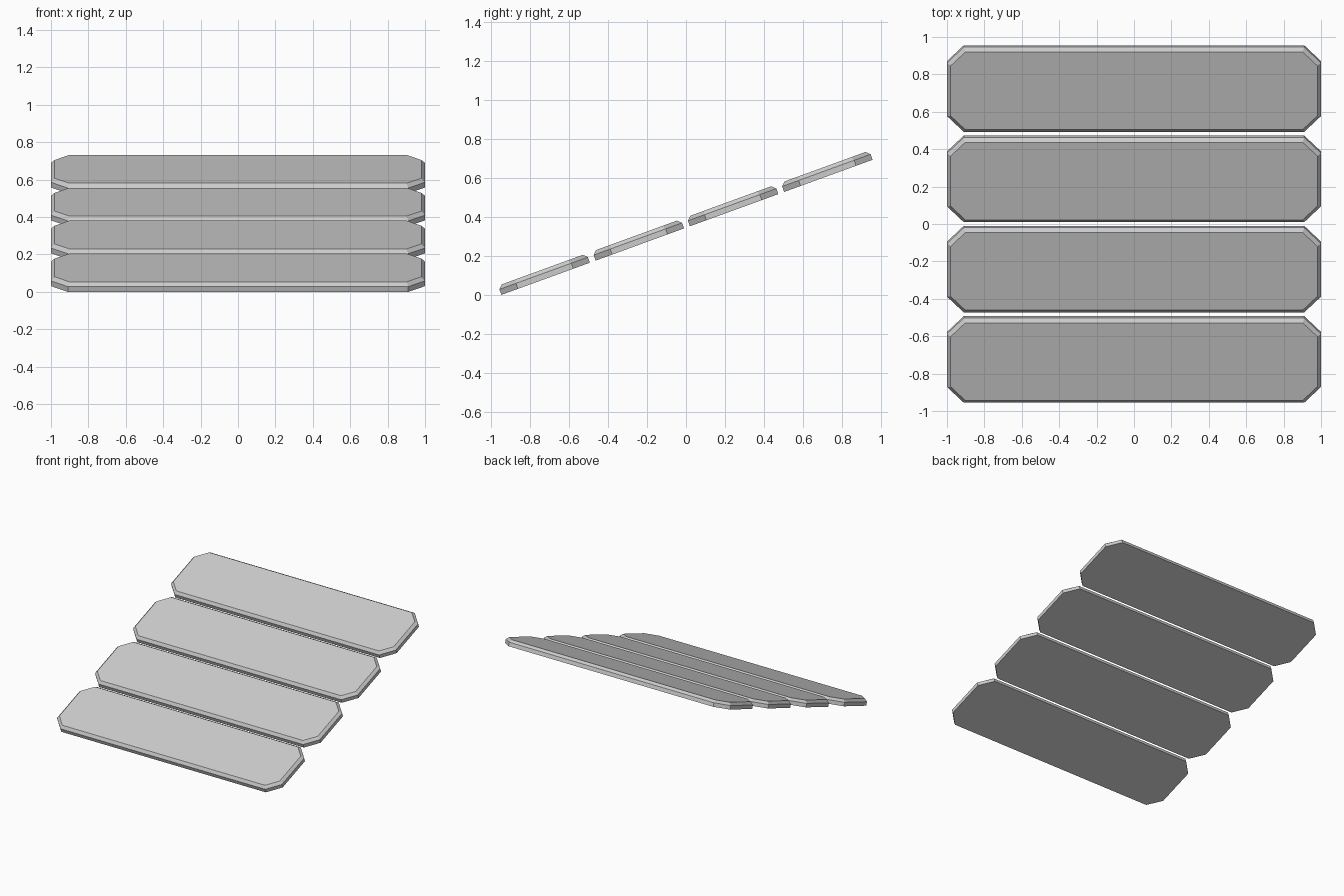
import bpy, bmesh, math
from mathutils import Matrix

if "Cube" in bpy.data.objects:
    bpy.data.objects.remove(bpy.data.objects["Cube"])

TILT = math.radians(20)
LENGTH, DEPTH, PITCH = 2.0, 0.482, 0.5137
SIDE, TOP, INSET, CORNER = 0.03, 0.05, 0.02, 0.09


def octagon(bm, inset, z):
    """Ring of a rectangle with clipped corners, front edge at y = 0."""
    hx, hy = LENGTH / 2 - inset, DEPTH / 2 - inset
    c = CORNER - inset * (2 - math.sqrt(2))
    pts = [(hx - c, -hy), (hx, c - hy), (hx, hy - c), (hx - c, hy),
           (c - hx, hy), (-hx, hy - c), (-hx, c - hy), (c - hx, -hy)]
    return [bm.verts.new((x, y + DEPTH / 2, z)) for x, y in pts]


def slab(name, offset, matrix):
    bm = bmesh.new()
    # straight lower sides, then a bevel up to the top face
    rings = [octagon(bm, 0, 0), octagon(bm, 0, SIDE), octagon(bm, INSET, TOP)]
    bm.faces.new(rings[0][::-1])
    bm.faces.new(rings[2])
    for a, b in zip(rings, rings[1:]):
        for i in range(8):
            j = (i + 1) % 8
            bm.faces.new((a[i], a[j], b[j], b[i]))
    bm.transform(matrix @ Matrix.Translation((0, offset, 0)))
    mesh = bpy.data.meshes.new(name)
    bm.to_mesh(mesh)
    bm.free()
    bpy.context.collection.objects.link(bpy.data.objects.new(name, mesh))


# four slabs along one tilted plane, centred front to back
run = (3 * PITCH + DEPTH) * math.cos(TILT)
front = -(run - SIDE * math.sin(TILT)) / 2
ramp = Matrix.Translation((0, front, 0)) @ Matrix.Rotation(TILT, 4, 'X')
for n in range(4):
    slab(f"ramp_slab_{n + 1}", n * PITCH, ramp)
